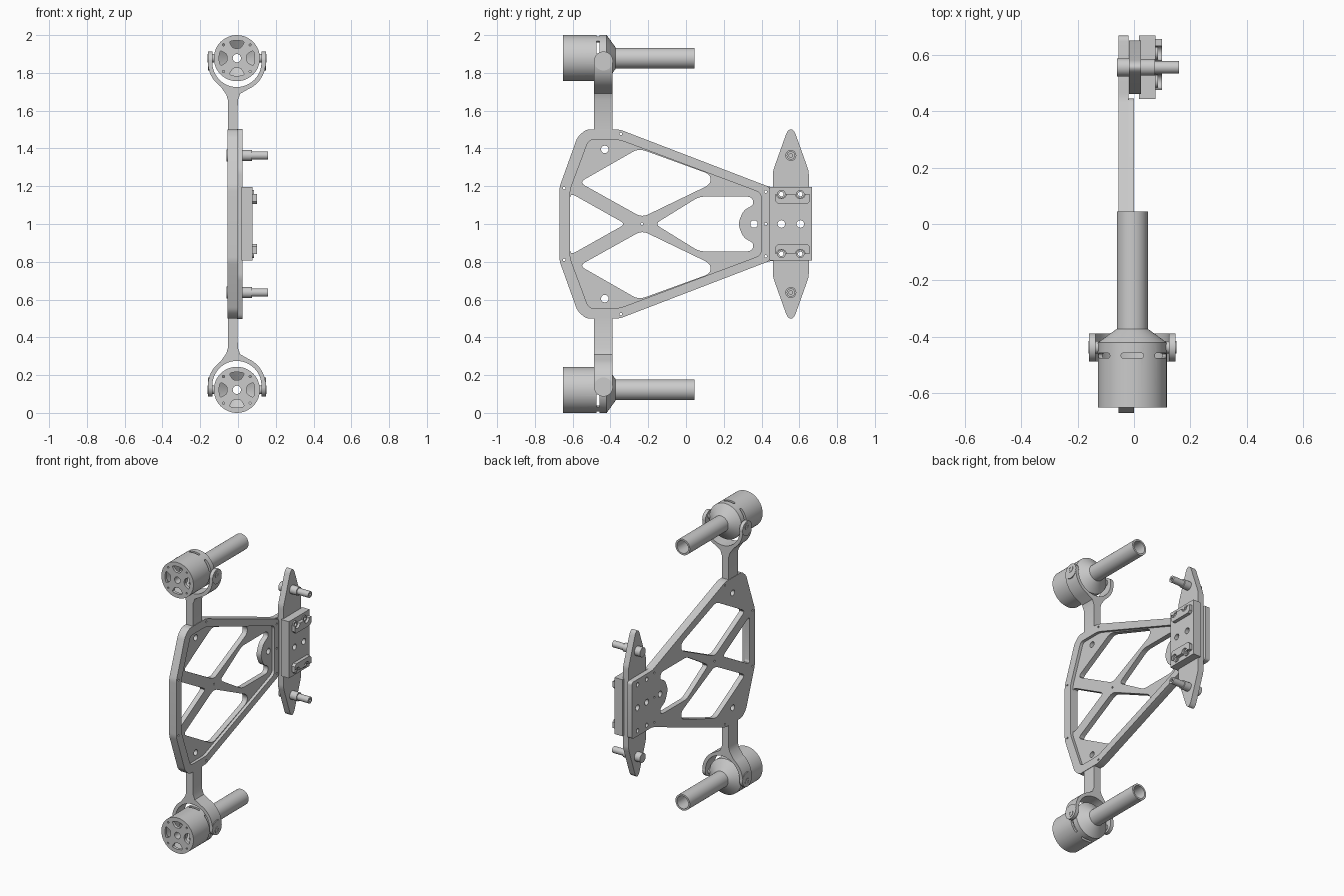
import bpy, bmesh
from math import pi, sin, cos, radians
from mathutils import Vector, Matrix

if "Cube" in bpy.data.objects:
    bpy.data.objects.remove(bpy.data.objects["Cube"])

AXES = {  # local profile axes -> world
    'X': Matrix(((0, 0, 1, 0), (1, 0, 0, 0), (0, 1, 0, 0), (0, 0, 0, 1))),
    'Y': Matrix(((1, 0, 0, 0), (0, 0, -1, 0), (0, 1, 0, 0), (0, 0, 0, 1))),
}


def clean(ob):
    bm = bmesh.new()
    bm.from_mesh(ob.data)
    bmesh.ops.remove_doubles(bm, verts=bm.verts, dist=1e-5)
    bmesh.ops.recalc_face_normals(bm, faces=bm.faces)
    bm.to_mesh(ob.data)
    bm.free()


def circle(u, v, r, n=32):
    return arc(u, v, r, 0, 360 - 360 / n, n - 1)


def arc(u, v, r, a0, a1, n=12):
    return [(u + r * cos(radians(a0 + (a1 - a0) * i / n)),
             v + r * sin(radians(a0 + (a1 - a0) * i / n))) for i in range(n + 1)]


def rounded(pts, r, n=4):
    out = []
    for i, p in enumerate(pts):
        p = Vector(p)
        a, b = Vector(pts[i - 1]) - p, Vector(pts[(i + 1) % len(pts)]) - p
        s = p + a.normalized() * min(r, a.length * .45)
        e = p + b.normalized() * min(r, b.length * .45)
        for k in range(n + 1):
            t = k / n
            out.append(tuple(s * (1 - t) ** 2 + p * 2 * t * (1 - t) + e * t * t))
    return out


def mirrored(half):
    """Close a half outline (z above 1) with its reflection about z = 1."""
    return half + [(u, 2 - v) for u, v in reversed(half) if abs(v - 1) > 1e-6]


def flip(pts):
    return [(u, 2 - v) for u, v in pts]


def plate(name, loops, lo, hi, axis='X'):
    """Extruded profile; loops after the first are holes."""
    cu = bpy.data.curves.new(name, 'CURVE')
    cu.dimensions, cu.fill_mode, cu.extrude = '2D', 'BOTH', (hi - lo) / 2
    for pts in loops:
        sp = cu.splines.new('POLY')
        sp.points.add(len(pts) - 1)
        for q, (u, v) in zip(sp.points, pts):
            q.co = (u, v, 0, 1)
        sp.use_cyclic_u = True
    ob = bpy.data.objects.new(name, cu)
    bpy.context.collection.objects.link(ob)
    bpy.ops.object.select_all(action='DESELECT')
    ob.select_set(True)
    bpy.context.view_layer.objects.active = ob
    bpy.ops.object.convert(target='MESH')
    ob = bpy.context.object
    mid = (lo + hi) / 2
    off = (mid, 0, 0) if axis == 'X' else (0, mid, 0)
    ob.data.transform(Matrix.Translation(off) @ AXES[axis])
    clean(ob)
    return ob


def lathe(name, profile, x, z, seg=48):
    """Revolve closed (radius, y) profile about a y-parallel axis."""
    bm = bmesh.new()
    vs = [bm.verts.new((x + r, y, z)) for r, y in profile]
    es = [bm.edges.new((vs[i - 1], vs[i])) for i in range(len(vs))]
    bmesh.ops.spin(bm, geom=vs + es, cent=(x, 0, z), axis=(0, 1, 0),
                   angle=2 * pi, steps=seg, use_merge=False)
    me = bpy.data.meshes.new(name)
    bm.to_mesh(me)
    bm.free()
    ob = bpy.data.objects.new(name, me)
    bpy.context.collection.objects.link(ob)
    clean(ob)
    return ob


def cut_slots(ob, x, y, z):
    """Six vent slots around the housing: three bars through its diameter."""
    for k in range(3):
        bm = bmesh.new()
        bmesh.ops.create_cube(bm, size=1, matrix=Matrix.Diagonal((.08, .018, .4, 1)))
        ends = [e for e in bm.edges
                if abs(e.verts[0].co.z - e.verts[1].co.z) > .1]
        bmesh.ops.bevel(bm, geom=ends, offset=.008, segments=3, profile=.5, affect='EDGES')
        me = bpy.data.meshes.new('slot_cutter')
        bm.to_mesh(me)
        bm.free()
        me.transform(Matrix.Translation((x, y, z)) @ Matrix.Rotation(k * pi / 3, 4, 'Y'))
        c = bpy.data.objects.new('slot_cutter', me)
        c.hide_render = True
        bpy.context.collection.objects.link(c)
        m = ob.modifiers.new('slots', 'BOOLEAN')
        m.operation, m.object, m.solver = 'DIFFERENCE', c, 'EXACT'
        bpy.context.view_layer.objects.active = ob
        bpy.ops.object.modifier_apply(modifier=m.name)
        bpy.data.objects.remove(c)


# Frame web: thin trussed plate with the rear mounting tail
corner = [(-.67, 1.195), (-.575, 1.46), (-.53, 1.5), (-.35, 1.5)]
web = rounded(mirrored(corner + [(.445, 1.195), (.667, 1.195)]), .02)
left_gap = rounded([(-.614, 1.165), (-.32, 1.0), (-.614, .835)], .03)
top_gap = rounded([(-.565, 1.22), (-.25, 1.40), (.13, 1.262), (.13, 1.21), (-.233, 1.035)], .035)
right_gap = rounded(mirrored([(-.165, 1.0), (.07, 1.145), (.35, 1.145), (.36, 1.10),
                              (.305, 1.075), (.275, 1.0)]), .03)
tail_holes = [circle(y, 1, .02, 20) for y in (.505, .605)]
bolt_holes = [circle(y, z, .014, 16) for y in (.505, .605) for z in (.842, 1.158)]
screws = [circle(y, z, .007, 10) for y, z in
          [(-.645, 1.19), (-.645, .81), (-.345, 1.477), (-.345, .523), (.422, 1.17),
           (.422, .83), (.422, 1.0)]]
web_only = [circle(-.43, z, .02, 20) for z in (1.395, .605)]
web_only += [circle(.36, 1, .02, 20), circle(-.233, 1, .007, 10)]
plate('frame_web', [web, left_gap, top_gap, flip(top_gap), right_gap]
      + tail_holes + bolt_holes + screws + web_only, -.055, -.02)

# Raised frame rim
rim_out = rounded(mirrored(corner + [(.445, 1.195)]), .02)
rim_in = rounded(mirrored([(-.614, 1.18), (-.515, 1.445), (-.35, 1.445), (.397, 1.165)]), .025)
plate('frame_rim', [rim_out, rim_in] + screws, -.02, 0)

# Pointed rear cross plate
cross = rounded(mirrored([(.46, 1.28), (.535, 1.49), (.555, 1.505), (.575, 1.49), (.65, 1.28)]), .02)
plate('cross_plate', [cross] + tail_holes + bolt_holes, -.018, .024)

# Clamp block, scalloped pads and bolt sleeves
block = [(.443, .808), (.667, .808), (.667, 1.197), (.443, 1.197)]
plate('clamp_block', [block] + tail_holes + bolt_holes, .018, .077)
pad = [(.655, 1.16), (.655, 1.12), (.64, 1.105), (.49, 1.105), (.475, 1.12), (.475, 1.16)]
for y in (.505, .605):
    pad += arc(y, 1.16, .026, 180, 360)
for label, f in (('upper', list), ('lower', flip)):
    plate(label + '_clamp_pad', [f(pad)], .076, .1)
    for y in (.505, .605):
        plate(label + '_clamp_bolt', [f(circle(y, 1.158, .022)), f(circle(y, 1.158, .012, 16))],
              .06, .085)

MX = -.006  # axis of the rotor housings
for label, s in (('upper', 1), ('lower', -1)):
    # Cross plate studs: head, collar and hollow tip
    z = 1 + s * .363
    for part, r, lo, hi in (('head', .032, -.06, -.016), ('collar', .029, .02, .075)):
        plate(f'{label}_stud_{part}', [circle(.555, z, r, 24)], lo, hi)
    plate(label + '_stud_tip', [circle(.555, z, .022, 24), circle(.555, z, .01, 12)], .07, .16)

    # Fork: stem flaring into a U-shaped yoke
    fork = ([(-.053, .49), (-.053, .655), (-.062, .685)] + arc(MX, .855, .153, 235, 180, 10)
            + [(MX - .153, .90), (MX - .142, .91), (MX - .130, .90)] + arc(MX, .855, .130, 180, 360, 24)
            + [(MX + .130, .90), (MX + .142, .91), (MX + .153, .90)] + arc(MX, .855, .153, 360, 295, 10)
            + [(.012, .69), (-.001, .655), (-.003, .49)])
    # yoke tips are narrowed so the rounded ears show
    fork = [(x, 1 + s * min(v, .868)) for x, v in fork]
    plate(label + '_fork', [fork], -.487, -.388, 'Y')
    for side in (-1, 1):
        x = MX + side * .1415
        plate(label + '_fork_ear', [circle(-.437, 1 + s * .863, .05)], x - .012, x + .012)
        plate(label + '_pivot_bolt', [circle(-.437, 1 + s * .878, .022, 24),
                                      circle(-.437, 1 + s * .878, .011, 6)],
              *sorted((MX + side * .1, MX + side * .156)))

    # Hollow rotor housing with conical shoulder and long tube
    z = 1 + s * .878
    body = lathe(label + '_rotor_housing',
                 [(.122, -.63), (.122, -.42), (.115, -.415), (.06, -.375), (.055, -.372), (.055, .045),
                  (.043, .045), (.043, -.385), (.106, -.43), (.106, -.63)], MX, z)
    cut_slots(body, MX, -.466, z)

    # Spoked end cap
    holes = [circle(MX, z, .022, 24)]
    for k in range(4):
        a = k * pi / 2
        trap = rounded([(.052, -.02), (.088, -.042), (.096, 0), (.088, .042), (.052, .02)], .014)
        holes.append([(MX + u * cos(a) - v * sin(a), z + u * sin(a) + v * cos(a)) for u, v in trap])
        b = a + pi / 4
        holes.append(circle(MX + .1 * cos(b), z + .1 * sin(b), .006, 10))
    plate(label + '_end_cap', [circle(MX, z, .122, 48)] + holes, -.65, -.63, 'Y')
    # Bearing ring inside the housing
    plate(label + '_bearing', [circle(MX, z, .045), circle(MX, z, .022, 24)], -.63, -.60, 'Y')

bpy.ops.object.select_all(action='SELECT')
bpy.ops.object.shade_smooth_by_angle(angle=radians(30))
